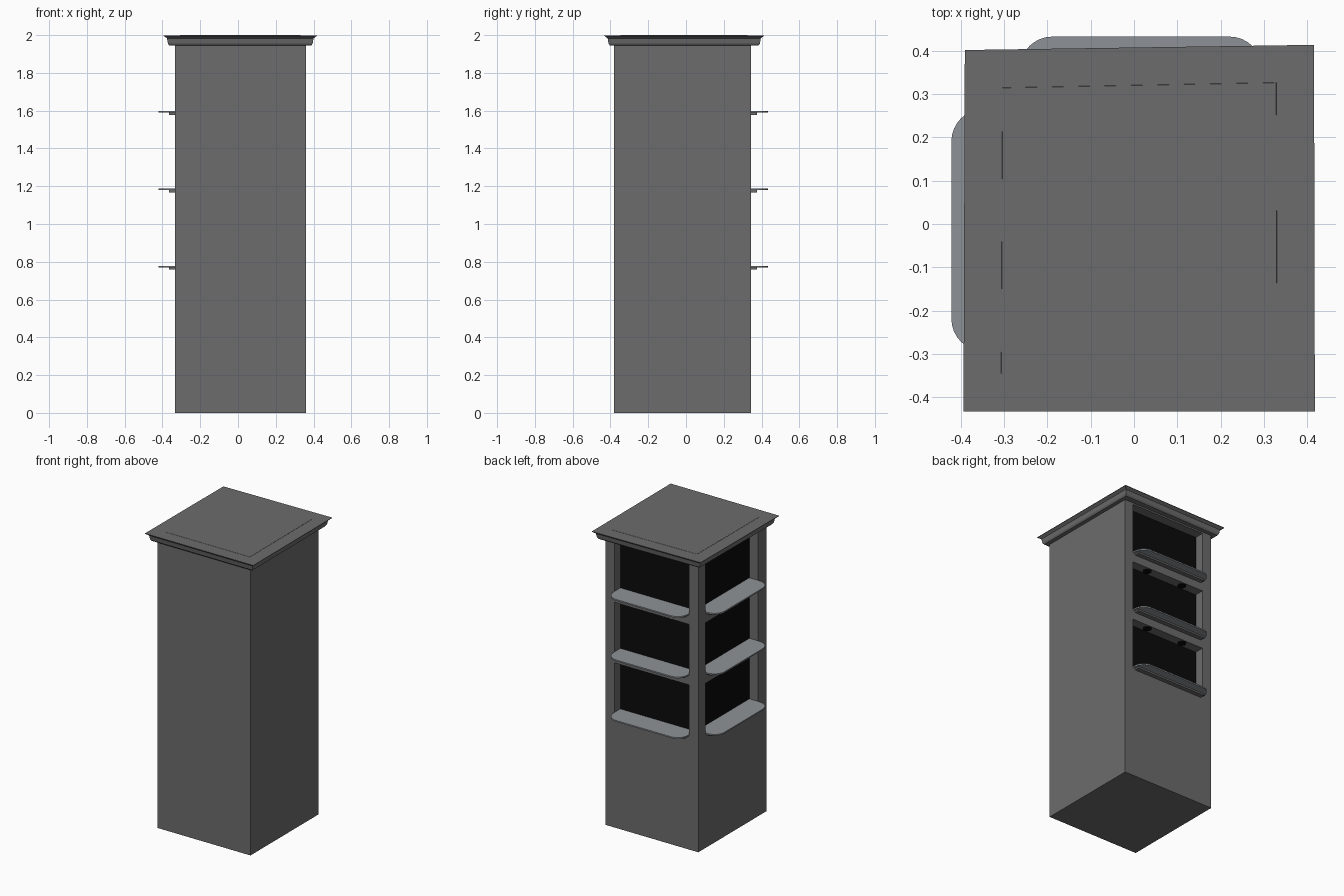
import bpy, bmesh, math

if "Cube" in bpy.data.objects:
    bpy.data.objects.remove(bpy.data.objects["Cube"])

X0, X1, Y0, Y1 = -0.334, 0.361, -0.382, 0.345   # body footprint
SHELF_Z = (0.77, 1.18, 1.59)
HALF, DEPTH, OPEN_H, REACH = 0.28, 0.068, 0.345, 0.088


def material(name, r, g, b):
    m = bpy.data.materials.new(name)
    m.diffuse_color = (r, g, b, 1)
    m.use_nodes = True
    m.node_tree.nodes["Principled BSDF"].inputs["Base Color"].default_value = m.diffuse_color
    return m


STONE = material("dark_grey", 0.15, 0.15, 0.15)
SHELF = material("shelf_grey", 0.27, 0.29, 0.31)
BLACK = material("black", 0.003, 0.003, 0.003)


def loft(name, rings, mat=None):
    """Closed solid through rings of equal point count."""
    bm = bmesh.new()
    loops = [[bm.verts.new(p) for p in ring] for ring in rings]
    n = len(loops[0])
    for a, b in zip(loops, loops[1:]):
        for i in range(n):
            j = (i + 1) % n
            bm.faces.new((a[i], a[j], b[j], b[i]))
    bm.faces.new(loops[0][::-1])
    bm.faces.new(loops[-1])
    bmesh.ops.recalc_face_normals(bm, faces=bm.faces)
    me = bpy.data.meshes.new(name)
    bm.to_mesh(me)
    bm.free()
    ob = bpy.data.objects.new(name, me)
    bpy.context.collection.objects.link(ob)
    if mat:
        me.materials.append(mat)
    return ob


def prism(name, pts, z0, z1, mat=None):
    return loft(name, [[(x, y, z) for x, y in pts] for z in (z0, z1)], mat)


# Each open side maps (along, outward) to x, y
SIDES = {"back": lambda u, v: (u + 0.016, Y1 + v),
         "left": lambda u, v: (X0 - v, u - 0.014)}


def rect(side, u, v0, v1):
    return [side(*p) for p in ((-u, v0), (u, v0), (u, v1), (-u, v1))]


def shelf_outline(side, v0, v1, r, steps=8):
    pts = [(-HALF, v0), (HALF, v0)]
    for cx, start in ((HALF - r, 0), (r - HALF, 90)):
        for i in range(steps + 1):
            a = math.radians(start + 90 * i / steps)
            pts.append((cx + r * math.cos(a), v1 - r + r * math.sin(a)))
    return [side(*p) for p in pts]


# Body with niches cut out
body = prism("body", [(X0, Y0), (X1, Y0), (X1, Y1), (X0, Y1)], 0, 1.96, STONE)
for side in SIDES.values():
    for z in SHELF_Z:
        cutter = prism("niche_cutter", rect(side, HALF, -DEPTH, 0.05), z, z + OPEN_H)
        cutter.hide_render = True
        mod = body.modifiers.new("niche", 'BOOLEAN')
        mod.object, mod.operation, mod.solver = cutter, 'DIFFERENCE', 'EXACT'
        bpy.context.view_layer.objects.active = body
        bpy.ops.object.modifier_apply(modifier=mod.name)
        bpy.data.objects.remove(cutter)

# Shelves, under-strips, black back panels and downlights
for label, side in SIDES.items():
    for k, z in enumerate(SHELF_Z):
        prism(f"{label}_shelf_{k}", shelf_outline(side, -DEPTH, REACH, 0.075),
              z - 0.001, z + 0.008, SHELF)
        prism(f"{label}_shelf_strip_{k}", rect(side, HALF - 0.015, -0.01, 0.032),
              z - 0.012, z - 0.001, STONE)
        prism(f"{label}_niche_panel_{k}", rect(side, HALF, -DEPTH - 0.004, -DEPTH + 0.003),
              z, z + OPEN_H, BLACK)
        if k == 2:
            continue
        for u in (-0.14, 0.14):
            ring = [side(u + 0.027 * math.cos(math.tau * i / 16),
                         -0.032 + 0.027 * math.sin(math.tau * i / 16)) for i in range(16)]
            prism(f"{label}_downlight_{k}", ring, z + OPEN_H - 0.005, z + OPEN_H + 0.005, BLACK)

# Cornice: slightly skewed slab with a stepped, flared edge and an inset top
CORNERS = [(-0.394, -0.433), (0.418, -0.433), (0.416, 0.414), (-0.391, 0.402)]
SIGNS = [(1, 1), (-1, 1), (-1, -1), (1, -1)]
PROFILE = [(0.03, 1.945), (0.023, 1.955), (0.018, 1.983), (0.013, 1.987),
           (0.0, 1.996), (0.0, 1.999), (0.087, 1.999), (0.0875, 2.0)]
loft("cornice", [[(x + sx * d, y + sy * d, z) for (x, y), (sx, sy) in zip(CORNERS, SIGNS)]
                 for d, z in PROFILE], STONE)
